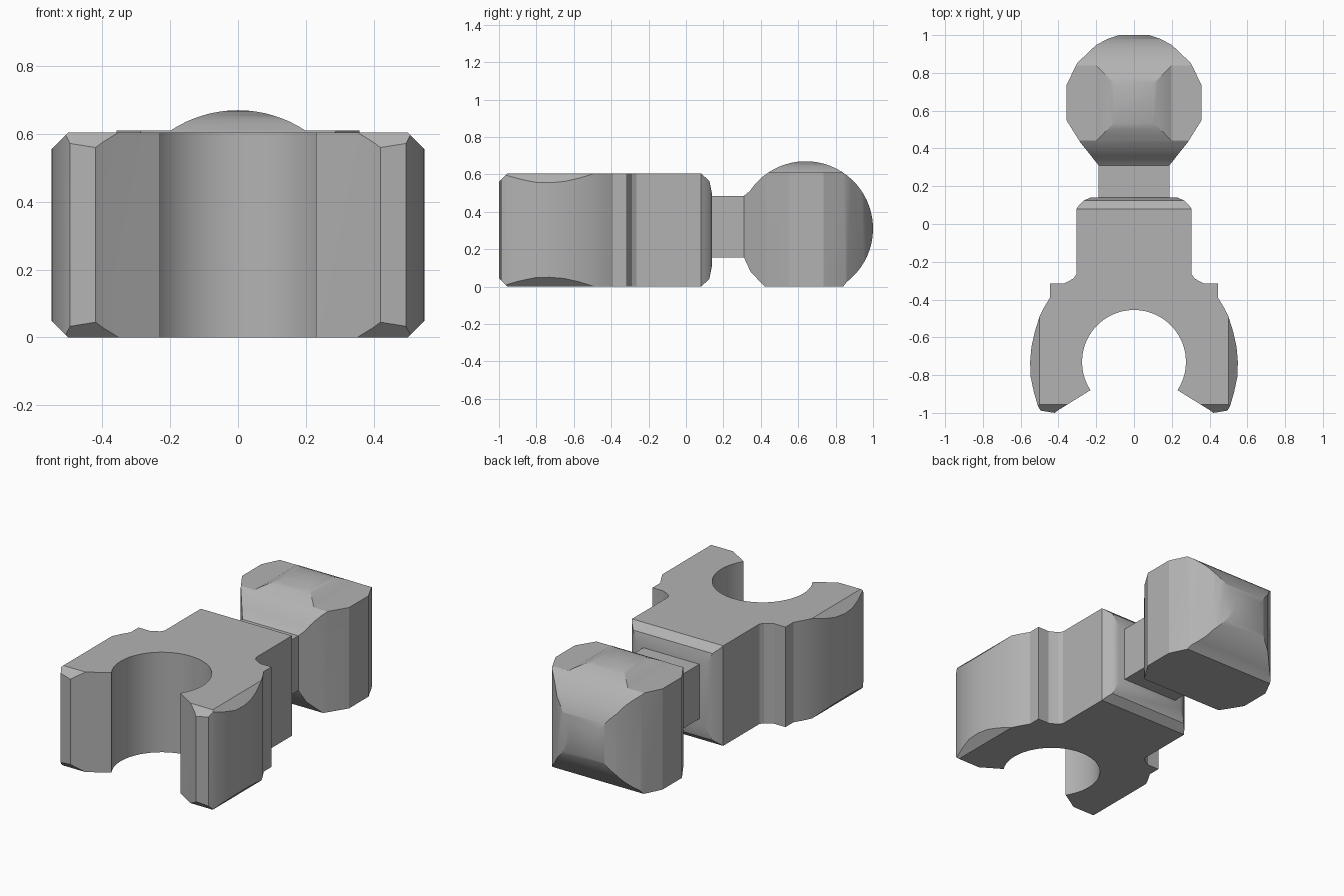
import bpy, bmesh
from math import sin, cos, radians
from mathutils import Vector

if "Cube" in bpy.data.objects:
    bpy.data.objects.remove(bpy.data.objects["Cube"])

grey = bpy.data.materials.new("plain grey")
grey.use_nodes = True
colour = (0.45, 0.45, 0.45, 1)
grey.diffuse_color = colour
grey.node_tree.nodes["Principled BSDF"].inputs["Base Color"].default_value = colour


def arc(cx, cy, r, start, end, steps):
    angles = [radians(start + (end - start) * i / steps) for i in range(steps + 1)]
    return [(cx + r * cos(a), cy + r * sin(a)) for a in angles]


def mirrored(half):
    return half + [(-x, y) for x, y in reversed(half)]


def prism(name, profile, low, high, axis="z", cuts=()):
    """Extrude a profile along an axis, then trim with (point, normal) planes."""
    place = {"z": lambda a, b, c: (a, b, c),
             "x": lambda a, b, c: (c, a, b),
             "y": lambda a, b, c: (a, c, b)}[axis]
    bm = bmesh.new()
    face = bm.faces.new([bm.verts.new(place(a, b, low)) for a, b in profile])
    moved = bmesh.ops.extrude_face_region(bm, geom=[face], use_keep_orig=True)["geom"]
    bmesh.ops.translate(bm, vec=place(0, 0, high - low),
                        verts=[g for g in moved if isinstance(g, bmesh.types.BMVert)])
    for point, normal in cuts:
        bmesh.ops.bisect_plane(bm, geom=bm.verts[:] + bm.edges[:] + bm.faces[:], dist=1e-5,
                               plane_co=point, plane_no=normal, clear_outer=True)
        bmesh.ops.holes_fill(bm, edges=[e for e in bm.edges if e.is_boundary])
    bmesh.ops.recalc_face_normals(bm, faces=bm.faces[:])
    mesh = bpy.data.meshes.new(name)
    bm.to_mesh(mesh)
    bm.free()
    mesh.materials.append(grey)
    ob = bpy.data.objects.new(name, mesh)
    bpy.context.collection.objects.link(ob)
    return ob


def select(ob):
    bpy.ops.object.select_all(action="DESELECT")
    ob.select_set(True)
    bpy.context.view_layer.objects.active = ob


def intersect(ob, cutter):
    select(ob)
    mod = ob.modifiers.new("trim", "BOOLEAN")
    mod.operation, mod.solver, mod.object = "INTERSECT", "EXACT", cutter
    bpy.ops.object.modifier_apply(modifier=mod.name)
    bpy.data.objects.remove(cutter)


HEIGHT = 0.605
MID = HEIGHT / 2

# Clip body: shoulders, stepped notches and two curved jaws round an open socket
jaw = [(0.23, 0.14), (0.265, 0.125), (0.29, 0.1), (0.305, 0.08),
       (0.305, -0.265), (0.32, -0.288), (0.35, -0.305), (0.37, -0.315),
       (0.445, -0.315), (0.445, -0.39), (0.475, -0.44), (0.5, -0.49),
       (0.525, -0.57), (0.543, -0.65), (0.55, -0.73), (0.547, -0.81),
       (0.53, -0.89), (0.51, -0.96), (0.495, -0.988), (0.42, -1.0), (0.4, -0.985)]
socket = arc(0, -0.73, 0.275, -33, 90, 18)
outline = mirrored(jaw + socket[:-1])
outline.insert(len(outline) // 2, socket[-1])

# Chamfers on sides, front and back, repeated above and below
cuts = []
for s in (1, -1):
    top = MID + s * MID
    cuts += [((x * 0.5, 0, top), Vector((x, 0, s))) for x in (1, -1)]
    cuts += [((0, -0.955, top), Vector((0, -1, s))),
             ((0, 0.08, top), Vector((0, 0.04, s * 0.045))),
             ((0, 0.125, top - s * 0.04), Vector((0, 0.075, s * 0.015)))]
body = prism("clip_body", outline, 0, HEIGHT, cuts=cuts)

# Neck joining body and ball
neck = prism("neck", [(-0.187, 0.1), (0.187, 0.1), (0.187, 0.34), (-0.187, 0.34)], 0.155, 0.485)

# Ball end: side, plan and front outlines intersected
side = [(0.31, 0.155), (0.345, 0.08), (0.42, 0), (0.84, 0)]
side += arc(0.64, 0.31, 0.36, -52, 146, 36) + [(0.31, 0.485)]
ball = prism("ball_end", side, -0.5, 0.5, axis="x")
plan = [(0.187, 0.31), (0.285, 0.433), (0.358, 0.55), (0.358, 0.735),
        (0.3, 0.853), (0.2, 0.948), (0.14, 0.98), (0.08, 1.0)]
intersect(ball, prism("plan_cutter", mirrored(plan), -0.2, 1))
arch = [(-0.5, -0.2), (0.5, -0.2), (0.5, 0.61)] + arc(0, 0.31, 0.36, 56.4, 123.6, 16) + [(-0.5, 0.61)]
intersect(ball, prism("arch_cutter", arch, 0, 1.5, axis="y"))

for ob in (body, neck, ball):
    select(ob)
    bpy.ops.object.shade_smooth_by_angle(angle=radians(25))
